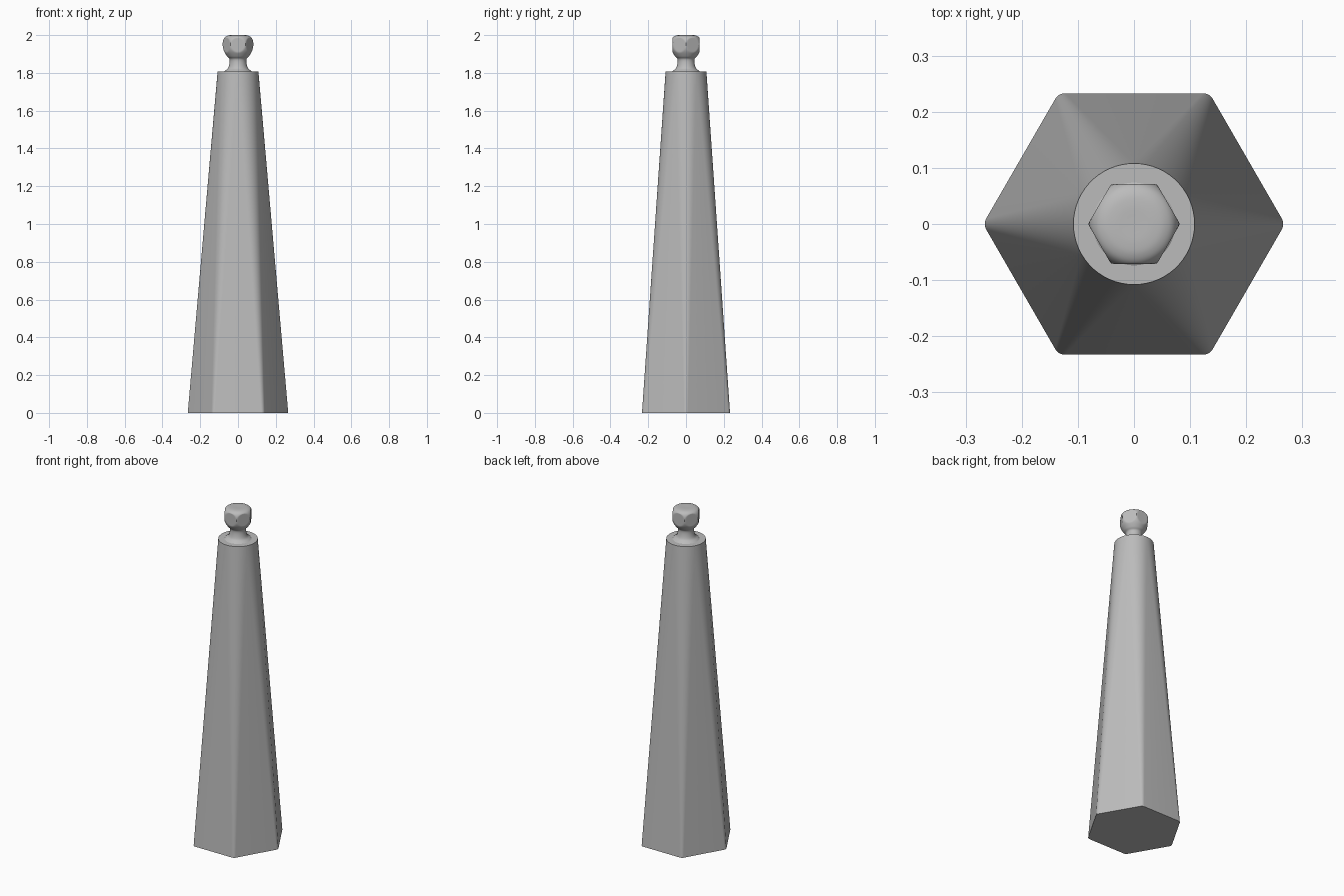
import bpy
import bmesh
import math

if "Cube" in bpy.data.objects:
    bpy.data.objects.remove(bpy.data.objects["Cube"], do_unlink=True)

grey = bpy.data.materials.new("plain grey")
grey.use_nodes = True
COLOUR = (0.5, 0.5, 0.5, 1)
grey.diffuse_color = COLOUR
grey.node_tree.nodes["Principled BSDF"].inputs["Base Color"].default_value = COLOUR


def loft(name, rings, angle):
    """Bridge equal-sized rings of points and cap both ends."""
    bm = bmesh.new()
    loops = [[bm.verts.new(p) for p in ring] for ring in rings]
    n = len(loops[0])
    for low, high in zip(loops, loops[1:]):
        for i in range(n):
            j = (i + 1) % n
            bm.faces.new((low[i], low[j], high[j], high[i]))
    bm.faces.new(loops[0][::-1])
    bm.faces.new(loops[-1])
    mesh = bpy.data.meshes.new(name)
    bm.to_mesh(mesh)
    bm.free()
    mesh.materials.append(grey)
    obj = bpy.data.objects.new(name, mesh)
    bpy.context.collection.objects.link(obj)
    bpy.ops.object.select_all(action="DESELECT")
    obj.select_set(True)
    bpy.context.view_layer.objects.active = obj
    bpy.ops.object.shade_smooth_by_angle(angle=math.radians(angle))


def rounded_hexagon(apothem, fillet, z, steps=10):
    """Six filleted corners, the first pointing along +x."""
    centre = (apothem - fillet) / math.cos(math.pi / 6)
    ring = []
    for k in range(6):
        corner = k * math.pi / 3
        for s in range(steps + 1):
            a = corner + (s / steps - 0.5) * math.pi / 3 * 0.999
            ring.append((centre * math.cos(corner) + fillet * math.cos(a),
                         centre * math.sin(corner) + fillet * math.sin(a), z))
    return ring


def smooth_profile(points, steps=6):
    """Rounded curve through a few (radius, height) points."""
    padded = [points[0]] + points + [points[-1]]
    result = []
    for p, q, r, s in zip(padded, padded[1:], padded[2:], padded[3:]):
        for k in range(steps):
            t = k / steps
            result.append(tuple(
                0.5 * (2 * b + (c - a) * t + (2 * a - 5 * b + 4 * c - d) * t * t
                       + (3 * b - a - 3 * c + d) * t ** 3)
                for a, b, c, d in zip(p, q, r, s)))
    return result + [points[-1]]


# Tapering shaft: hexagonal foot turning into a round top
SHAFT_TOP = 1.808
shaft = []
for step in range(17):
    t = step / 16
    shaft.append(rounded_hexagon(0.233 + (0.108 - 0.233) * t,
                                 0.02 + (0.108 - 0.02) * t, SHAFT_TOP * t))
loft("shaft", shaft, 30)

# Turned neck and knob, the knob trimmed by six upright flats
profile = smooth_profile([
    (0.08, 1.804), (0.068, 1.812), (0.053, 1.825), (0.045, 1.85), (0.045, 1.873),
    (0.058, 1.888), (0.074, 1.915), (0.081, 1.945), (0.079, 1.97),
    (0.07, 1.988), (0.055, 1.997), (0.035, 2.0), (0.01, 2.0)])
SIDES = 96
FLAT = 0.071
finial = []
for radius, z in profile:
    ring = []
    for i in range(SIDES):
        a = 2 * math.pi * i / SIDES
        off = a % (math.pi / 3) - math.pi / 6
        r = min(radius, FLAT / math.cos(off)) if z > 1.86 else radius
        ring.append((r * math.cos(a), r * math.sin(a), z))
    finial.append(ring)
loft("neck_and_knob", finial, 30)
